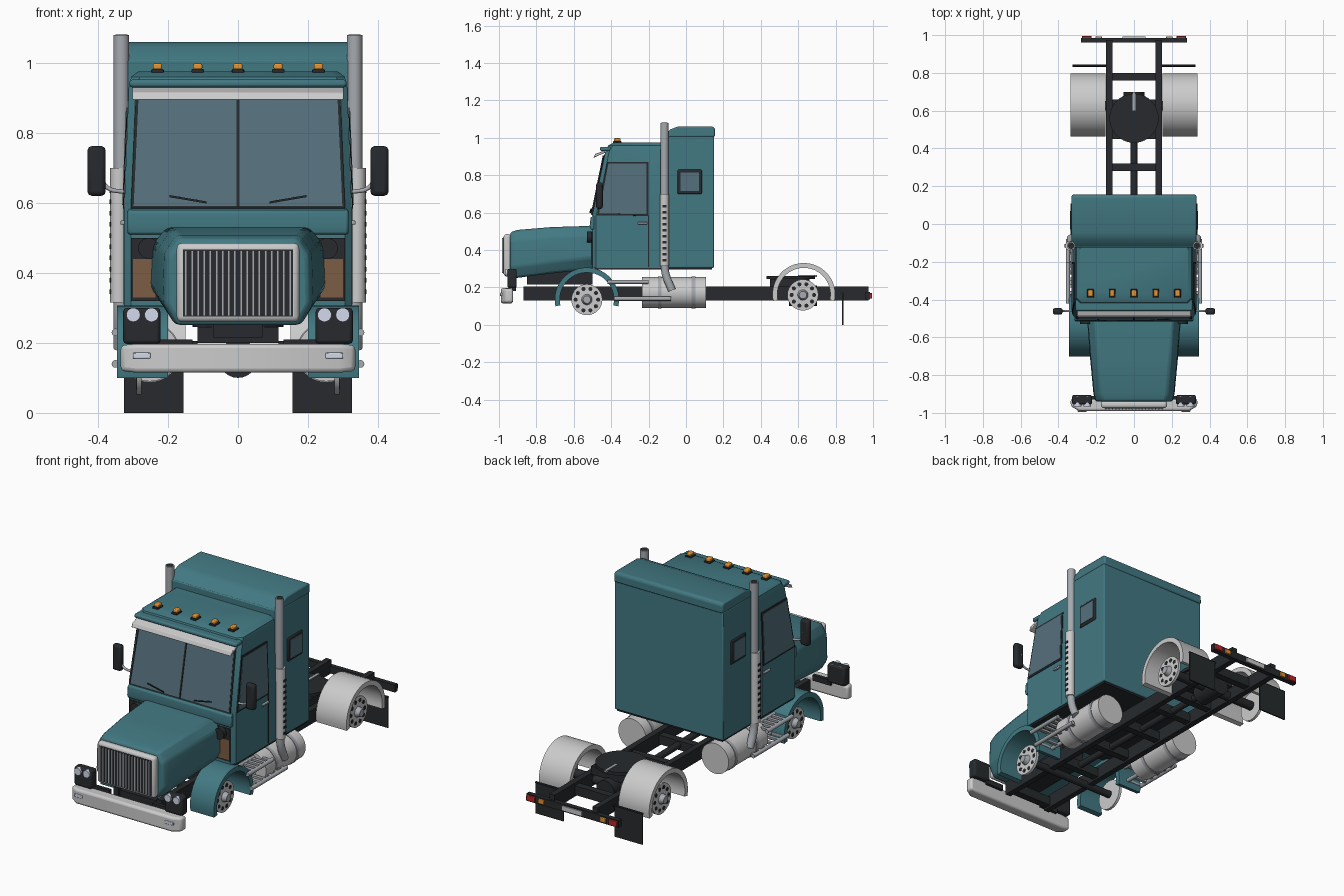
import bpy, bmesh, math
from mathutils import Vector

if "Cube" in bpy.data.objects:
    bpy.data.objects.remove(bpy.data.objects["Cube"])

def mat(name, c):
    m = bpy.data.materials.new(name)
    m.diffuse_color = (*c, 1)
    m.use_nodes = True
    m.node_tree.nodes["Principled BSDF"].inputs["Base Color"].default_value = m.diffuse_color
    return m

TEAL = mat("teal_paint", (0.055, 0.19, 0.225))
DARK = mat("dark_metal", (0.02, 0.023, 0.026))
GLASS = mat("glass", (0.09, 0.16, 0.2))
PALE = mat("polished_metal", (0.62, 0.64, 0.64))
PIPE = mat("pipe_metal", (0.38, 0.4, 0.43))
LAMP = mat("lamp_glass", (0.65, 0.7, 0.85))
ORANGE = mat("amber", (0.8, 0.3, 0.03))
RED = mat("red", (0.5, 0.02, 0.02))
BROWN = mat("brown_trim", (0.2, 0.11, 0.06))

def finish(name, verts, faces, m, bevel=0, seg=2, smooth=False):
    me = bpy.data.meshes.new(name)
    me.from_pydata([tuple(v) for v in verts], [], faces)
    bm = bmesh.new()
    bm.from_mesh(me)
    bmesh.ops.recalc_face_normals(bm, faces=bm.faces)
    bm.to_mesh(me)
    bm.free()
    o = bpy.data.objects.new(name, me)
    bpy.context.collection.objects.link(o)
    me.materials.append(m)
    if bevel:
        b = o.modifiers.new("bevel", 'BEVEL')
        b.width, b.segments, b.limit_method = bevel, seg, 'ANGLE'
    if bevel or smooth:
        bpy.ops.object.select_all(action='DESELECT')
        o.select_set(True)
        bpy.context.view_layer.objects.active = o
        bpy.ops.object.shade_smooth_by_angle(angle=math.radians(35))
    return o

def loft(name, rings, m, closed=False, **k):
    n, c = len(rings[0]), len(rings)
    faces = [(r * n + i, r * n + (i + 1) % n, (r + 1) % c * n + (i + 1) % n, (r + 1) % c * n + i)
             for r in range(c if closed else c - 1) for i in range(n)]
    if not closed:
        faces += [tuple(range(n)), tuple(range((c - 1) * n, c * n))]
    return finish(name, [v for r in rings for v in r], faces, m, **k)

def box(name, x, y, z, m, **k):
    return loft(name, [[(a, y[0], z[0]), (a, y[1], z[0]), (a, y[1], z[1]), (a, y[0], z[1])] for a in x], m, **k)

def prism(name, pts, x0, x1, m, **k):
    return loft(name, [[(x, y, z) for y, z in pts] for x in (x0, x1)], m, **k)

def cyl(name, a, b, r, m, seg=24, r2=None):
    a, b = Vector(a), Vector(b)
    q = (b - a).to_track_quat('Z', 'Y')
    ring = lambda p, rad: [p + q @ Vector((rad * math.cos(t), rad * math.sin(t), 0))
                           for t in (2 * math.pi * i / seg for i in range(seg))]
    return loft(name, [ring(a, r), ring(b, r if r2 is None else r2)], m, smooth=True)

def slab(name, pts, t, m, **k):
    p = [Vector(v) for v in pts]
    n = (p[1] - p[0]).cross(p[2] - p[0]).normalized() * t
    return loft(name, [p, [v + n for v in p]], m, **k)

def tube(name, pts, r, m):
    cu = bpy.data.curves.new(name, 'CURVE')
    cu.dimensions, cu.bevel_depth, cu.bevel_resolution, cu.use_fill_caps = '3D', r, 4, True
    s = cu.splines.new('BEZIER')
    s.bezier_points.add(len(pts) - 1)
    for b, p in zip(s.bezier_points, pts):
        b.co, b.handle_left_type, b.handle_right_type = p, 'AUTO', 'AUTO'
    o = bpy.data.objects.new(name, cu)
    bpy.context.collection.objects.link(o)
    o.data.materials.append(m)
    bpy.ops.object.select_all(action='DESELECT')
    o.select_set(True)
    bpy.context.view_layer.objects.active = o
    bpy.ops.object.convert(target='MESH')

def arch(name, x0, x1, cy, cz, ro, ri, m):
    rings = []
    for i in range(25):
        t = math.radians(-12 + 204 * i / 24)
        c, s = math.cos(t), math.sin(t)
        rings.append([(x, cy + r * c, cz + r * s) for x, r in ((x0, ri), (x0, ro), (x1, ro), (x1, ri))])
    loft(name, rings, m, smooth=True)

# chassis
for y in (-0.84, -0.45, -0.2, 0.05, 0.3, 0.47, 0.78):
    box("cross_member", (-0.13, 0.13), (y - 0.02, y + 0.02), (0.14, 0.19), DARK)
cyl("drive_shaft", (0, -0.45, 0.17), (0, 0.62, 0.16), 0.018, DARK)
cyl("front_axle", (-0.28, -0.53, 0.135), (0.28, -0.53, 0.135), 0.02, DARK)
cyl("rear_axle", (-0.28, 0.625, 0.16), (0.28, 0.625, 0.16), 0.025, DARK)
cyl("differential", (0, 0.55, 0.155), (0, 0.7, 0.155), 0.055, DARK)
box("engine_block", (-0.07, 0.07), (-0.85, -0.5), (0.215, 0.3), DARK)

# fifth wheel coupling
box("coupling_base", (-0.115, 0.115), (0.45, 0.66), (0.2, 0.245), DARK)
cyl("coupling_plate", (0, 0.56, 0.245), (0, 0.56, 0.262), 0.13, DARK, 40)
box("coupling_slot", (-0.008, 0.008), (0.6, 0.7), (0.255, 0.266), PIPE)

# rear light bar
box("rear_bar", (-0.28, 0.28), (0.96, 0.985), (0.135, 0.175), DARK)
box("rear_plate", (-0.06, 0.06), (0.985, 0.992), (0.142, 0.168), PALE)

# sleeper
prism("sleeper", [(-0.125, 0.305), (0.15, 0.305), (0.15, 1.01), (-0.125, 1.01)], -0.33, 0.33, TEAL, bevel=0.006)
prism("sleeper_roof", [(-0.125, 1.005), (0.155, 1.005), (0.155, 1.05), (0.145, 1.06), (-0.045, 1.06), (-0.085, 1.045)],
      -0.33, 0.33, TEAL, bevel=0.012)

# cab shell
def cab_ring(z, x, yf, c):
    return [(-x, -0.12, z), (-x, yf + c, z), (-x + c, yf, z), (x - c, yf, z), (x, yf + c, z), (x, -0.12, z)]
loft("cab", [cab_ring(0.305, 0.325, -0.5, 0.02), cab_ring(0.585, 0.325, -0.5, 0.02), cab_ring(0.93, 0.312, -0.43, 0.02),
             cab_ring(0.96, 0.305, -0.415, 0.025), cab_ring(0.975, 0.285, -0.385, 0.03)], TEAL, smooth=True)
box("cab_floor", (-0.32, 0.32), (-0.49, 0.14), (0.295, 0.307), DARK)

# windscreen, lying on the raked front
def front_pt(x, z):
    return (x, -0.5 + 0.07 * (z - 0.585) / 0.345, z)
def screen(name, xa, xb, xc, xd, z0, z1, t, m):
    slab(name, [front_pt(xa, z0), front_pt(xb, z0), front_pt(xc, z1), front_pt(xd, z1)], t, m)
screen("windscreen_seal", -0.306, 0.306, 0.292, -0.292, 0.584, 0.91, 0.004, DARK)
screen("windscreen", -0.298, 0.298, 0.284, -0.284, 0.59, 0.903, 0.006, GLASS)
screen("windscreen_post", -0.004, 0.004, 0.004, -0.004, 0.588, 0.905, 0.01, DARK)
prism("sun_visor", [(-0.495, 0.893), (-0.485, 0.915), (-0.435, 0.932), (-0.43, 0.922), (-0.48, 0.9)], -0.302, 0.302, PALE, bevel=0.003)
box("roof_brow", (-0.31, 0.31), (-0.46, -0.4), (0.93, 0.952), TEAL, bevel=0.008)
for i in range(-2, 3):
    x = i * 0.115
    box("roof_light_base", (x - 0.018, x + 0.018), (-0.39, -0.345), (0.97, 0.982), DARK, bevel=0.003)
    box("roof_light", (x - 0.013, x + 0.013), (-0.385, -0.35), (0.98, 0.998), ORANGE, bevel=0.005)

# hood
def hood_ring(y, x, zb, zt):
    return [(sx * x * f, y, z) for sx, f, z in (
        (-1, 0.84, zb), (-1, 1, zb + 0.06), (-1, 0.98, zt - 0.05), (-1, 0.82, zt),
        (1, 0.82, zt), (1, 0.98, zt - 0.05), (1, 1, zb + 0.06), (1, 0.84, zb))]
loft("hood", [hood_ring(-0.94, 0.205, 0.25, 0.495), hood_ring(-0.9, 0.215, 0.252, 0.508), hood_ring(-0.72, 0.232, 0.275, 0.523),
              hood_ring(-0.49, 0.25, 0.3, 0.53)], TEAL, bevel=0.012)
prism("cowl", [(-0.515, 0.53), (-0.51, 0.575), (-0.49, 0.585), (-0.49, 0.51), (-0.51, 0.51)], -0.315, 0.315, TEAL, bevel=0.006)

# grille
box("grille_surround", (-0.175, 0.175), (-0.975, -0.935), (0.26, 0.485), PALE, bevel=0.015, seg=3)
box("grille_mesh", (-0.157, 0.157), (-0.978, -0.965), (0.275, 0.466), DARK)
for i in range(18):
    x = (i - 8.5) * 0.0175
    box("grille_bar", (x - 0.0035, x + 0.0035), (-0.983, -0.97), (0.277, 0.464), PIPE)

# front bumper
loft("front_bumper", [[(x, y0, z0), (x, -0.925, z0), (x, -0.925, z1), (x, y0, z1)] for x, y0, z0, z1 in
     ((-0.335, -0.965, 0.12, 0.193), (-0.29, -0.99, 0.115, 0.197), (0.29, -0.99, 0.115, 0.197), (0.335, -0.965, 0.12, 0.193))],
     PALE, bevel=0.012, seg=3)

for s in (-1, 1):
    def sbox(name, x, y, z, m, **k):
        box(name, (s * x[0], s * x[1]), y, z, m, **k)
    def scyl(name, a, b, r, m, *k):
        cyl(name, (s * a[0], *a[1:]), (s * b[0], *b[1:]), r, m, *k)
    sbox("frame_rail", (0.115, 0.147), (-0.87, 0.975), (0.13, 0.205), DARK)
    sbox("mud_flap", (0.155, 0.325), (0.835, 0.843), (0, 0.17), DARK)
    scyl("mud_flap_rod", (0.12, 0.838, 0.168), (0.325, 0.838, 0.168), 0.006, DARK, 10)
    sbox("tail_light", (0.225, 0.275), (0.98, 0.995), (0.14, 0.17), RED, bevel=0.003)
    sbox("rear_marker", (0.17, 0.205), (0.98, 0.993), (0.142, 0.168), ORANGE, bevel=0.003)
    # fenders and wheel rims
    arch("front_fender", s * 0.2, s * 0.345, -0.53, 0.135, 0.172, 0.145, TEAL)
    arch("rear_fender", s * 0.15, s * 0.335, 0.63, 0.163, 0.168, 0.142, PALE)
    for y, z in ((-0.53, 0.135), (0.625, 0.16)):
        scyl("wheel_rim", (0.275, y, z), (0.29, y, z), 0.083, PALE, 32)
        scyl("wheel_hub", (0.285, y, z), (0.315, y, z), 0.03, PIPE, 20, 0.02)
        for i in range(10):
            t = 2 * math.pi * i / 10
            p = (y + 0.06 * math.cos(t), z + 0.06 * math.sin(t))
            scyl("rim_hole", (0.288, *p), (0.2915, *p), 0.011, DARK, 12)
    # fuel tank and steps
    scyl("fuel_tank", (0.252, -0.235, 0.173), (0.252, 0.108, 0.173), 0.083, PALE, 32)
    for y in (-0.15, 0.03):
        scyl("tank_strap", (0.252, y, 0.173), (0.252, y + 0.02, 0.173), 0.086, PIPE, 32)
    for z, y0, y1 in ((0.14, -0.385, -0.08), (0.23, -0.42, -0.2)):
        for x in (0.26, 0.35):
            scyl("step_rail", (x, y0, z), (x, y1, z), 0.011, PIPE, 12)
        for i in range(6):
            y = y0 + 0.02 + i * (y1 - y0 - 0.04) / 5
            sbox("step_rung", (0.26, 0.35), (y - 0.009, y + 0.009), (z - 0.005, z + 0.007), PIPE)
    # exhaust stack
    scyl("exhaust_stack", (0.333, -0.115, 0.32), (0.333, -0.115, 1.08), 0.022, PIPE)
    scyl("exhaust_mouth", (0.333, -0.115, 1.076), (0.333, -0.115, 1.081), 0.017, DARK)
    scyl("heat_shield", (0.34, -0.115, 0.315), (0.34, -0.115, 0.7), 0.025, PALE)
    for i in range(10):
        z = 0.34 + i * 0.032
        sbox("shield_slot", (0.35, 0.367), (-0.125, -0.105), (z, z + 0.013), DARK)
    tube("exhaust_elbow", [(s * 0.335, -0.115, 0.33), (s * 0.335, -0.108, 0.27), (s * 0.335, -0.075, 0.185)], 0.021, PIPE)
    # side windows
    def side_pts(pts, d=0.0):
        return [(s * (0.326 + d - 0.013 * (z - 0.585) / 0.345), y, z) for y, z in pts]
    door = [(-0.476, 0.585), (-0.2, 0.583), (-0.2, 0.872), (-0.422, 0.872)]
    pane = [(-0.465, 0.595), (-0.21, 0.593), (-0.21, 0.862), (-0.415, 0.862)]
    slab("door_window_seal", side_pts(door), 0.003 * s, DARK)
    slab("door_window", side_pts(pane), 0.005 * s, GLASS)
    sbox("door_seam", (0.32, 0.3265), (-0.202, -0.198), (0.31, 0.585), DARK)
    sbox("door_handle", (0.32, 0.336), (-0.26, -0.205), (0.538, 0.549), PIPE, bevel=0.003)
    sbox("sleeper_window_frame", (0.32, 0.336), (-0.045, 0.085), (0.7, 0.83), DARK, bevel=0.006)
    sbox("sleeper_window", (0.33, 0.339), (-0.03, 0.07), (0.715, 0.815), GLASS)
    # cab front openings beside the hood
    sbox("firewall_panel", (0.22, 0.305), (-0.505, -0.495), (0.32, 0.5), DARK)
    sbox("firewall_trim", (0.235, 0.3), (-0.508, -0.5), (0.33, 0.44), BROWN)
    scyl("air_cleaner", (0.255, -0.53, 0.47), (0.255, -0.49, 0.47), 0.03, DARK)
    # mirror
    sbox("mirror", (0.378, 0.43), (-0.48, -0.445), (0.62, 0.762), DARK, bevel=0.012)
    tube("mirror_arm", [(s * 0.32, -0.46, 0.63), (s * 0.375, -0.46, 0.645), (s * 0.395, -0.45, 0.695)], 0.006, PIPE)
    # headlamps
    sbox("headlamp_housing", (0.222, 0.328), (-0.955, -0.905), (0.197, 0.3), DARK, bevel=0.01)
    for x in (0.247, 0.299):
        scyl("headlamp", (x, -0.965, 0.28), (x, -0.91, 0.28), 0.02, LAMP)
    sbox("headlamp_bracket", (0.13, 0.24), (-0.93, -0.91), (0.18, 0.21), DARK)
    sbox("fog_lamp", (0.25, 0.3), (-0.994, -0.97), (0.155, 0.172), LAMP, bevel=0.003)
    # wiper
    slab("wiper", [(s * 0.09, -0.513, 0.598), (s * 0.09, -0.513, 0.604), (s * 0.195, -0.506, 0.622), (s * 0.195, -0.506, 0.616)], 0.004, DARK)
